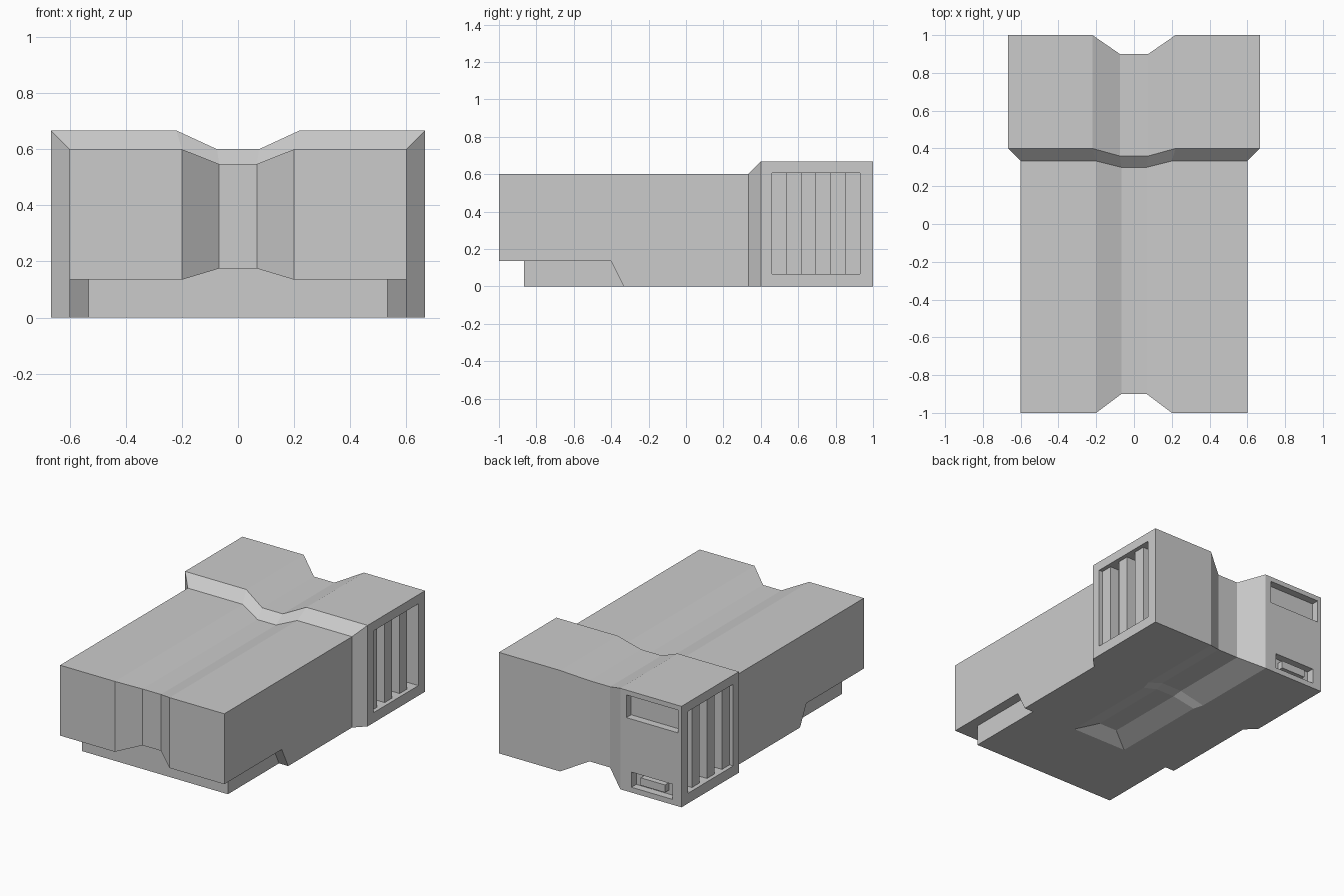
import bpy, bmesh

cube = bpy.data.objects.get("Cube")
if cube:
    bpy.data.objects.remove(cube)

grey = bpy.data.materials.new("light_grey")
grey.use_nodes = True
grey.diffuse_color = (0.6, 0.6, 0.6, 1)
grey.node_tree.nodes["Principled BSDF"].inputs["Base Color"].default_value = (0.6, 0.6, 0.6, 1)


def finish(name, bm):
    """Turn a bmesh into a named grey object."""
    bmesh.ops.remove_doubles(bm, verts=bm.verts, dist=0.0001)
    bmesh.ops.recalc_face_normals(bm, faces=bm.faces)
    mesh = bpy.data.meshes.new(name)
    bm.to_mesh(mesh)
    bm.free()
    mesh.materials.append(grey)
    obj = bpy.data.objects.new(name, mesh)
    bpy.context.collection.objects.link(obj)
    return obj


def section(y, inner_y, w, g, h, top, top_in, low, low_in):
    """Cross-section with a groove (half widths g to h) above and below."""
    xs = (-w, -g, -h, h, g, w)
    inner = (0, 0, 1, 1, 0, 0)
    upper = [(x, inner_y if i else y, top_in if i else top) for x, i in zip(xs, inner)]
    lower = [(x, inner_y if i else y, low_in if i else low) for x, i in zip(xs, inner)]
    return upper + lower[::-1]


def loft(name, sections):
    """Skin a row of sections and close both ends with quad strips."""
    bm = bmesh.new()
    rings = [[bm.verts.new(p) for p in s] for s in sections]
    n = len(rings[0])
    for a, b in zip(rings, rings[1:]):
        for i in range(n):
            j = (i + 1) % n
            bm.faces.new((a[i], a[j], b[j], b[i]))
    for ring in (rings[0], rings[-1]):
        for i in range(n // 2 - 1):
            bm.faces.new((ring[i], ring[i + 1], ring[n - 2 - i], ring[n - 1 - i]))
    return finish(name, bm)


def box(name, lo, hi):
    bm = bmesh.new()
    bmesh.ops.create_cube(bm, size=1)
    for v in bm.verts:
        v.co = [a + (c + 0.5) * (b - a) for a, b, c in zip(lo, hi, v.co)]
    return finish(name, bm)


def cut(target, cutter):
    mod = target.modifiers.new(cutter.name, "BOOLEAN")
    mod.operation = "DIFFERENCE"
    mod.solver = "EXACT"
    mod.object = cutter
    cutter.hide_render = True
    cutter.hide_viewport = True
    cutters.append(cutter)


cutters = []

# Main housing: grooved front part flaring into a larger rear part
front = (0.6, 0.2, 0.067, 0.6, 0.547)
rear = (0.667, 0.22, 0.075, 0.667, 0.6)
housing = loft("housing", [
    section(-1, -0.9, *front, 0.135, 0.175),
    section(-0.4, -0.4, *front, 0.135, 0.175),
    section(-0.333, -0.25, *front, 0, 0.053),
    section(0.333, 0.3, *front, 0, 0.053),
    section(0.4, 0.36, *rear, 0, 0.067),
    section(1, 0.9, *rear, 0, 0.067),
])

# Set-back plinth under the front, its rear end sloping into the lower groove
plinth = (0.533, 0.2, 0.067, 0.2, 0.2)
loft("plinth", [
    section(-0.867, -0.867, *plinth, 0, 0),
    section(-0.333, -0.333, *plinth, 0, 0),
    section(-0.333, -0.25, *plinth, 0, 0.053),
])

# Ribbed side vents: alternating shallow and deep strips
for side, label in ((1, "left"), (-1, "right")):
    step = 0.47 / 6
    profile = [(0.8, 0.46)]
    for k in range(6):
        depth = 0.09 if k % 2 else 0.027
        profile += [(0.667 - depth, 0.46 + k * step), (0.667 - depth, 0.46 + (k + 1) * step)]
    profile.append((0.8, 0.93))
    bm = bmesh.new()
    face = bm.faces.new([bm.verts.new((side * x, y, 0.067)) for x, y in profile])
    grown = bmesh.ops.extrude_face_region(bm, geom=[face])["geom"]
    bmesh.ops.translate(bm, vec=(0, 0, 0.54),
                        verts=[v for v in grown if isinstance(v, bmesh.types.BMVert)])
    cut(housing, finish(label + "_vent_cutter", bm))

# Recessed panel and socket on the back
cut(housing, box("panel_cutter", (-0.64, 0.95, 0.485), (-0.265, 1.1, 0.635)))
cut(housing, box("socket_cutter", (-0.6, 0.95, 0.035), (-0.302, 1.1, 0.135)))
box("socket_bar", (-0.54, 0.94, 0.06), (-0.362, 0.99, 0.11))

# Bake the cuts and drop the cutters
for c in cutters:
    c.hide_viewport = False
bpy.context.view_layer.update()
graph = bpy.context.evaluated_depsgraph_get()
baked = bpy.data.meshes.new_from_object(housing.evaluated_get(graph))
housing.modifiers.clear()
housing.data = baked
for c in cutters:
    bpy.data.objects.remove(c)
